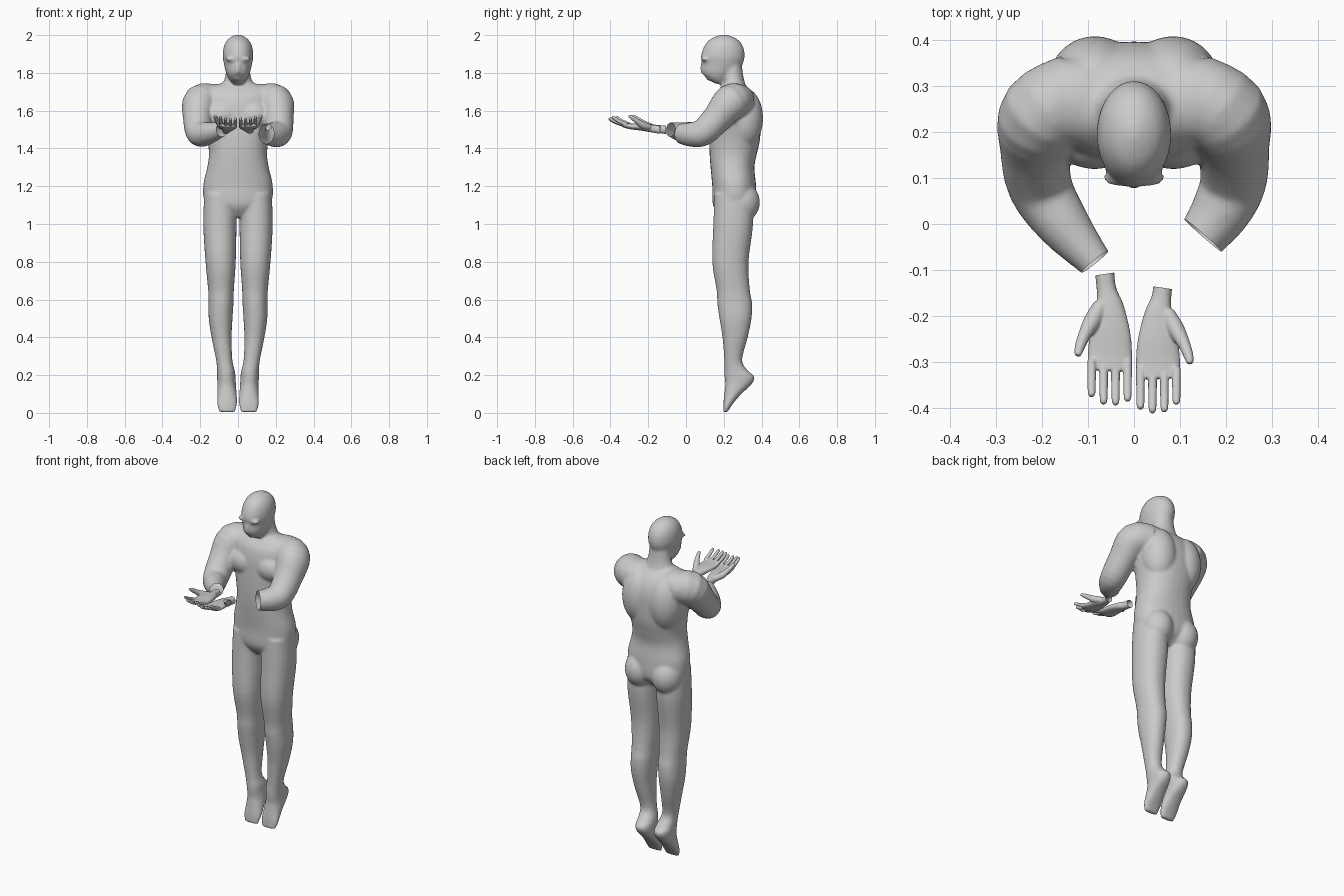
import bpy, bmesh, math
from mathutils import Vector, Matrix


def catmull(p0, p1, p2, p3, t):
    return [0.5 * (2 * b + (c - a) * t + (2 * a - 5 * b + 4 * c - d) * t * t
                   + (3 * b - a - 3 * c + d) * t ** 3)
            for a, b, c, d in zip(p0, p1, p2, p3)]


def tube(bm, rings, level=False, sx=1, power=2.0, seg=32, sub=4):
    """Closed loft through rings (x, y, z, half width, half depth)."""
    rings = [(r[0] * sx, *r[1:]) if len(r) == 5 else (r[0] * sx, *r[1:], r[3]) for r in rings]
    n = len(rings)
    pts = []
    for i in range(n - 1):
        quad = [rings[max(i - 1, 0)], rings[i], rings[i + 1], rings[min(i + 2, n - 1)]]
        pts += [catmull(*quad, k / sub) for k in range(sub)]
    pts.append(rings[-1])
    loops = []
    for i, p in enumerate(pts):
        u, v = Vector((1, 0, 0)), Vector((0, 1, 0))
        if not level:
            t = Vector(pts[min(i + 1, len(pts) - 1)][:3]) - Vector(pts[max(i - 1, 0)][:3])
            u = t.cross(Vector((0, 0, 1))).normalized()
            v = u.cross(t).normalized()
        loop = []
        for k in range(seg):
            a = 2 * math.pi * k / seg
            c, s = math.cos(a), math.sin(a)
            c = math.copysign(abs(c) ** (2 / power), c)
            s = math.copysign(abs(s) ** (2 / power), s)
            loop.append(bm.verts.new(Vector(p[:3]) + u * c * p[3] + v * s * p[4]))
        loops.append(loop)
    for a, b in zip(loops, loops[1:]):
        for k in range(seg):
            bm.faces.new((a[k], a[(k + 1) % seg], b[(k + 1) % seg], b[k]))
    bm.faces.new(loops[0])
    bm.faces.new(loops[-1])


def blob(bm, centre, radii):
    m = Matrix.Translation(centre) @ Matrix.Diagonal((*radii, 1))
    bmesh.ops.create_uvsphere(bm, u_segments=32, v_segments=20, radius=1, matrix=m)


def finish(bm, name, voxel, smooth, cuts):
    """Fuse the parts into one skin, then open the wrists with plane cuts."""
    bmesh.ops.recalc_face_normals(bm, faces=bm.faces)
    me = bpy.data.meshes.new(name)
    bm.to_mesh(me)
    bm.free()
    ob = bpy.data.objects.new(name, me)
    bpy.context.collection.objects.link(ob)
    rm = ob.modifiers.new("fuse", 'REMESH')
    rm.mode = 'VOXEL'
    rm.voxel_size = voxel
    sm = ob.modifiers.new("soften", 'SMOOTH')
    sm.factor = 0.5
    sm.iterations = smooth
    dg = bpy.context.evaluated_depsgraph_get()
    skin = bpy.data.meshes.new_from_object(ob.evaluated_get(dg))
    ob.modifiers.clear()
    ob.data = skin
    bm = bmesh.new()
    bm.from_mesh(skin)
    for co, no, reach in cuts:
        co = Vector(co)
        faces = [f for f in bm.faces if (f.calc_center_median() - co).length < reach]
        edges = {e for f in faces for e in f.edges}
        verts = {v for f in faces for v in f.verts}
        bmesh.ops.bisect_plane(bm, geom=faces + list(edges) + list(verts), plane_co=co,
                               plane_no=Vector(no).normalized(), clear_outer=True)
    for f in bm.faces:
        f.smooth = True
    bm.to_mesh(skin)
    bm.free()
    return ob


bm = bmesh.new()

# torso
tube(bm, [(0, .245, 1.035, .03, .06), (0, .255, 1.10, .165, .112), (0, .255, 1.20, .184, .116),
          (0, .246, 1.30, .163, .116), (0, .250, 1.37, .154, .125), (0, .258, 1.45, .163, .134),
          (0, .262, 1.55, .185, .134), (0, .262, 1.62, .195, .128), (0, .258, 1.68, .195, .108),
          (0, .255, 1.72, .165, .075), (0, .25, 1.745, .09, .045)], level=True, power=2.25)

# neck
tube(bm, [(0, .265, 1.67, .13, .09), (0, .257, 1.73, .09, .062), (0, .248, 1.78, .068, .056),
          (0, .24, 1.85, .06, .055)], level=True)

# head, leaning forward
tube(bm, [(0, .185, 1.742, .026, .026), (0, .172, 1.765, .046, .053), (0, .18, 1.80, .063, .094),
          (0, .192, 1.845, .074, .107), (0, .195, 1.89, .081, .116), (0, .199, 1.94, .075, .103),
          (0, .20, 1.975, .056, .076), (0, .20, 1.994, .030, .04), (0, .20, 2.002, .010, .012)],
     level=True)
blob(bm, (0, .091, 1.825), (.014, .016, .035))
blob(bm, (0, .128, 1.775), (.026, .022, .018))

for s in (-1, 1):
    # brow
    blob(bm, (s * .033, .102, 1.873), (.034, .022, .012))
    # chest, shoulder blade, trapezius and buttock masses
    blob(bm, (s * .085, .185, 1.575), (.09, .066, .075))
    blob(bm, (s * .085, .310, 1.56), (.10, .098, .16))
    blob(bm, (s * .125, .265, 1.665), (.13, .095, .078))
    blob(bm, (s * .088, .295, 1.115), (.088, .096, .105))
    # leg and pointed foot
    tube(bm, [(.093, .25, 1.16, .085, .10), (.096, .25, 1.0, .088, .105), (.092, .235, .80, .080, .096),
              (.090, .25, .65, .068, .088), (.090, .258, .58, .066, .092), (.092, .262, .50, .063, .085),
              (.087, .26, .40, .053, .067), (.073, .25, .28, .043, .047), (.064, .265, .225, .047, .062),
              (.062, .283, .19, .049, .079), (.060, .277, .15, .049, .069), (.058, .248, .10, .051, .045),
              (.058, .224, .05, .053, .026), (.058, .208, .004, .044, .011)], level=True, sx=s, power=2.2)

# arms, bent forward; the forearms stop short of the hands
shoulder = [(.12, .29, 1.65, .085), (.197, .238, 1.645, .095)]
tube(bm, shoulder + [(.215, .165, 1.56, .079), (.215, .09, 1.485, .072), (.188, .028, 1.474, .065),
                     (.15, -.025, 1.478, .054), (.13, -.05, 1.48, .051)])
tube(bm, shoulder + [(.213, .165, 1.56, .078), (.203, .08, 1.48, .070), (.15, -.005, 1.483, .057),
                     (.085, -.082, 1.50, .038), (.062, -.108, 1.507, .036)], sx=-1)
finish(bm, "body", .008, 5, [((.15, -.025, 1.478), (-.66, -.75, .05), .085),
                             ((-.085, -.082, 1.50), (.62, -.77, .1), .075)])


# cupped hands, palms up
def hand(name, s, dy, cut):
    bm = bmesh.new()
    tube(bm, [(.066, -.085, 1.498, .022, .024), (.060, -.14, 1.502, .021, .021), (.053, -.18, 1.508, .031, .020),
              (.052, -.23, 1.514, .043, .018), (.052, -.28, 1.517, .048, .015),
              (.053, -.318, 1.524, .046, .011)], sx=s, power=2.3)
    for x, tip, lift in ((.014, -.384, .002), (.040, -.392, 0), (.066, -.390, .003), (.092, -.374, .01)):
        mid = (-.30 + tip) / 2
        tube(bm, [(x, -.295, 1.520 + lift * .5, .010), (x, mid, 1.534 + lift, .0095),
                  (x, tip + .008, 1.553 + lift, .0085), (x, tip, 1.558 + lift, .005)], sx=s, seg=16)
    tube(bm, [(.072, -.175, 1.512, .016), (.090, -.21, 1.523, .019), (.107, -.24, 1.543, .014),
              (.118, -.268, 1.563, .011), (.122, -.286, 1.573, .007)], sx=s, seg=20)
    bmesh.ops.translate(bm, verts=bm.verts, vec=(0, dy, 0))
    finish(bm, name, .003, 4, [((s * .06, cut, 1.50), (-s * -.15, 1, 0), .08)])


hand("right_hand", -1, 0, -.108)
hand("left_hand", 1, -.017, -.138)
